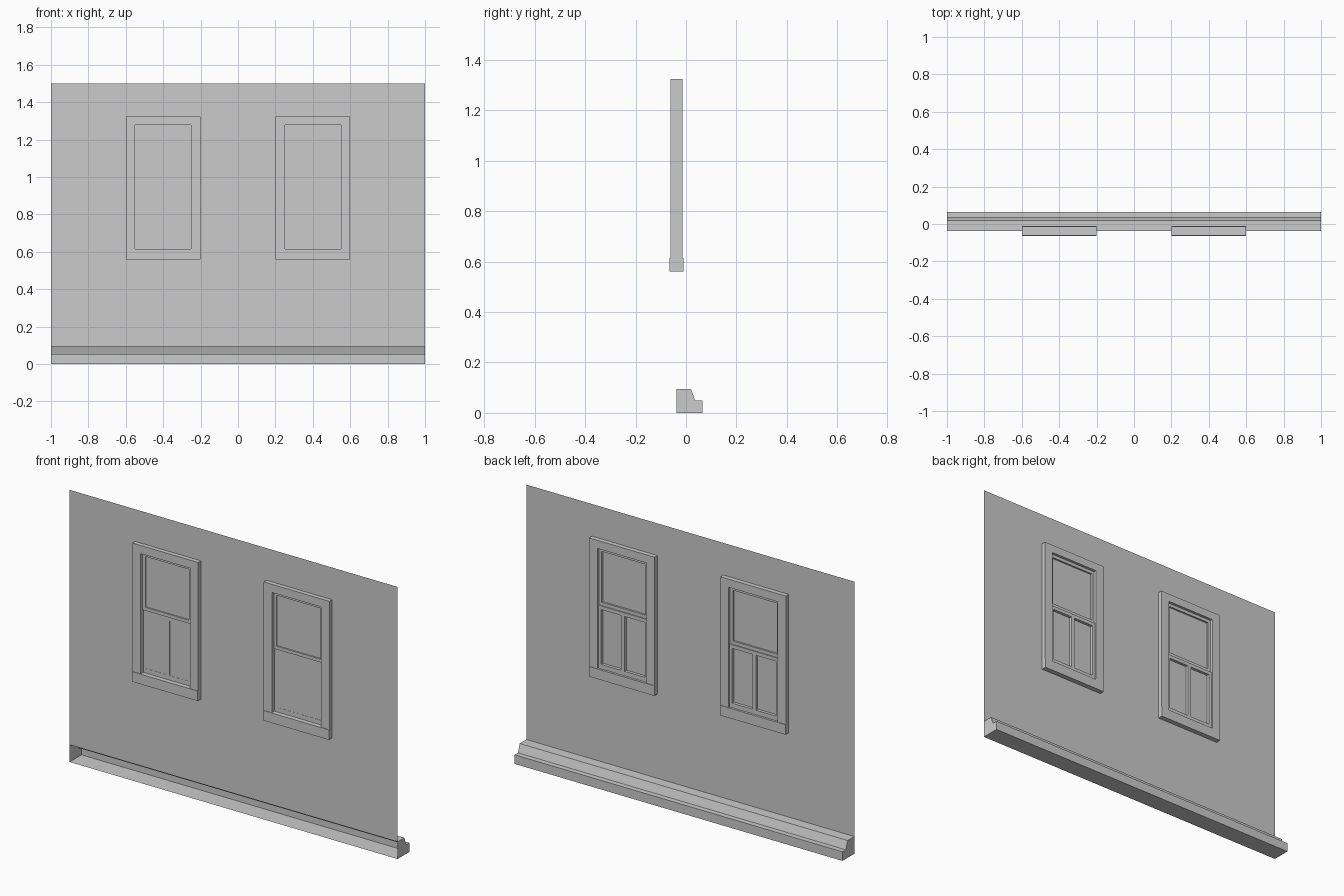
import bpy, bmesh

if "Cube" in bpy.data.objects:
    bpy.data.objects.remove(bpy.data.objects["Cube"])

WALL_Y = -0.038


def finish(name, bm):
    mesh = bpy.data.meshes.new(name)
    bm.to_mesh(mesh)
    bm.free()
    ob = bpy.data.objects.new(name, mesh)
    bpy.context.collection.objects.link(ob)
    return ob


def box(bm, x0, x1, y0, y1, z0, z1):
    verts = bmesh.ops.create_cube(bm, size=1)["verts"]
    for v in verts:
        v.co.x = x0 if v.co.x < 0 else x1
        v.co.y = y0 if v.co.y < 0 else y1
        v.co.z = z0 if v.co.z < 0 else z1


def rect_ring(bm, outer, inner, y0, y1):
    """Mitred rectangular frame; rects are (x0, x1, z0, z1)."""
    def loop(r, y):
        return [bm.verts.new((r[i], y, r[j])) for i, j in ((0, 2), (1, 2), (1, 3), (0, 3))]
    loops = [loop(outer, y0), loop(outer, y1), loop(inner, y1), loop(inner, y0)]
    for k in range(4):
        a, b = loops[k], loops[(k + 1) % 4]
        for i in range(4):
            j = (i + 1) % 4
            bm.faces.new((a[i], a[j], b[j], b[i]))
    bmesh.ops.recalc_face_normals(bm, faces=bm.faces)


# Wall sheet (also closes the window openings as the panes)
bm = bmesh.new()
bm.faces.new([bm.verts.new(p) for p in (
    (-1, WALL_Y, 0.095), (1, WALL_Y, 0.095), (1, WALL_Y, 1.5), (-1, WALL_Y, 1.5))])
finish("wall", bm)

# Base moulding: stepped profile with end caps, open on the wall side
profile = [(WALL_Y, 0), (0.065, 0), (0.065, 0.05), (0.036, 0.05), (0.02, 0.095), (WALL_Y, 0.095)]
bm = bmesh.new()
left = [bm.verts.new((-1, y, z)) for y, z in profile]
right = [bm.verts.new((1, y, z)) for y, z in profile]
bm.faces.new(left)
bm.faces.new(right[::-1])
for i in range(len(profile) - 1):
    bm.faces.new((left[i], right[i], right[i + 1], left[i + 1]))
bmesh.ops.recalc_face_normals(bm, faces=bm.faces)
finish("base_moulding", bm)

# Two sash windows set through the wall
for side, cx in (("left", -0.4), ("right", 0.4)):
    # Casing: two jambs and a head
    bm = bmesh.new()
    box(bm, cx - 0.2, cx - 0.15, -0.062, -0.013, 0.615, 1.323)
    box(bm, cx + 0.15, cx + 0.2, -0.062, -0.013, 0.615, 1.323)
    box(bm, cx - 0.15, cx + 0.15, -0.062, -0.013, 1.278, 1.323)
    finish(side + "_window_casing", bm)

    # Sill, slightly deeper than the casing
    bm = bmesh.new()
    box(bm, cx - 0.2, cx + 0.2, -0.065, -0.01, 0.56, 0.615)
    finish(side + "_window_sill", bm)

    # Upper sash
    bm = bmesh.new()
    rect_ring(bm, (cx - 0.15, cx + 0.15, 0.962, 1.278),
              (cx - 0.134, cx + 0.134, 0.98, 1.26), -0.045, -0.028)
    finish(side + "_upper_sash", bm)

    # Lower sash with a centre bar
    bm = bmesh.new()
    rect_ring(bm, (cx - 0.15, cx + 0.15, 0.615, 0.962),
              (cx - 0.134, cx + 0.134, 0.64, 0.942), -0.039, -0.022)
    box(bm, cx - 0.011, cx + 0.011, -0.039, -0.022, 0.64, 0.942)
    finish(side + "_lower_sash", bm)
